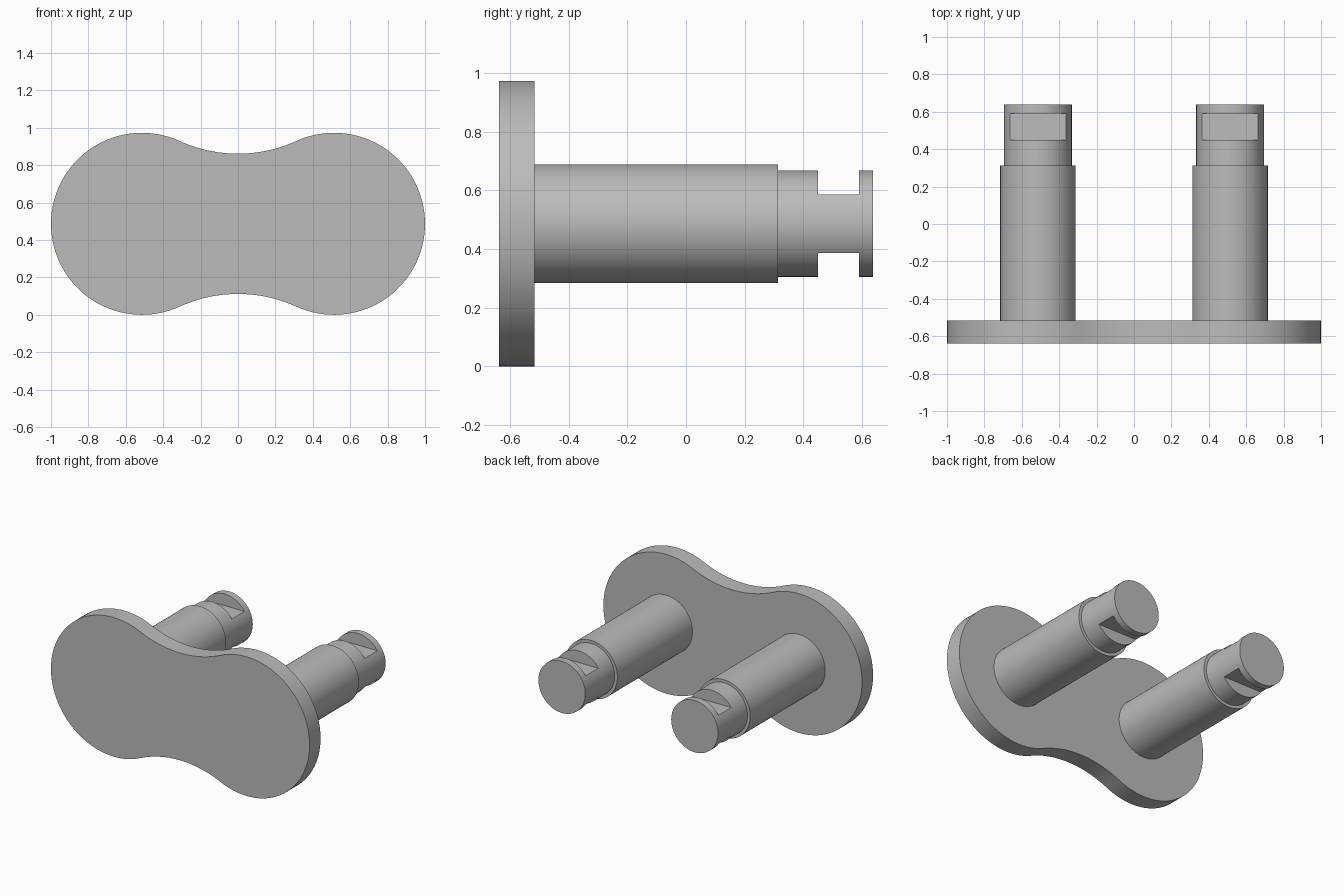
import bpy
import bmesh
from math import atan2, cos, pi, sin
from mathutils import Matrix, Vector

cube = bpy.data.objects.get("Cube")
if cube:
    bpy.data.objects.remove(cube, do_unlink=True)

steel = bpy.data.materials.new("grey steel")
steel.use_nodes = True
grey = (0.5, 0.5, 0.5, 1)
steel.diffuse_color = grey
steel.node_tree.nodes["Principled BSDF"].inputs["Base Color"].default_value = grey

LOBE = 0.4865                 # lobe radius, also the height of the pin axes
PITCH = 1 - LOBE              # distance of each pin axis from the centre
WAIST = 0.375                 # half height of the plate at its middle
FRONT, INNER, SHOULDER, END = -0.638, -0.516, 0.313, 0.638


def make_object(name, bm):
    bmesh.ops.recalc_face_normals(bm, faces=bm.faces)
    mesh = bpy.data.meshes.new(name)
    bm.to_mesh(mesh)
    bm.free()
    obj = bpy.data.objects.new(name, mesh)
    bpy.context.collection.objects.link(obj)
    mesh.materials.append(steel)
    return obj


def select_only(obj):
    bpy.ops.object.select_all(action='DESELECT')
    obj.select_set(True)
    bpy.context.view_layer.objects.active = obj


def smooth(obj):
    select_only(obj)
    bpy.ops.object.shade_smooth_by_angle(angle=pi / 6)


def arc(cx, cz, radius, start, end, steps):
    angles = [start + (end - start) * i / steps for i in range(steps + 1)]
    return [(cx + radius * cos(a), cz + radius * sin(a)) for a in angles]


# Plate: two round lobes joined by tangent concave arcs
def build_plate():
    fillet = (PITCH**2 + WAIST**2 - LOBE**2) / (2 * (LOBE - WAIST))
    rise = WAIST + fillet
    t = atan2(rise, -PITCH)   # direction of the tangent point on the right lobe
    half = arc(PITCH, 0, LOBE, -t, t, 64)
    half += arc(0, rise, fillet, t - pi, -t, 24)[1:-1]
    outline = half + [(-x, -z) for x, z in half]
    bm = bmesh.new()
    face = bm.faces.new([bm.verts.new((x, FRONT, z + LOBE)) for x, z in outline])
    new = bmesh.ops.extrude_face_region(bm, geom=[face])["geom"]
    bmesh.ops.translate(bm, vec=Vector((0, INNER - FRONT, 0)),
                        verts=[v for v in new if isinstance(v, bmesh.types.BMVert)])
    return make_object("link_plate", bm)


# Pin: stepped shaft turned around the y axis
def build_pin(name, x):
    bm = bmesh.new()
    rings = []
    for y, r in ((INNER, 0.202), (SHOULDER, 0.202), (SHOULDER, 0.181), (END, 0.181)):
        rings.append([bm.verts.new((x + px, y, pz + LOBE))
                      for px, pz in arc(0, 0, r, 0, 2 * pi, 80)[:-1]])
    for a, b in zip(rings, rings[1:]):
        for i in range(len(a)):
            bm.faces.new((a[i - 1], a[i], b[i], b[i - 1]))
    bm.faces.new(rings[0])
    bm.faces.new(rings[-1])
    return make_object(name, bm)


# Clip slots: flats cut above and below the pin axis
def cut_slots(pin, x):
    bm = bmesh.new()
    for side in (-1, 1):
        place = Matrix.Translation((x, 0.52, LOBE + side * 0.2))
        bmesh.ops.create_cube(bm, size=1, matrix=place @ Matrix.Diagonal((0.6, 0.14, 0.2, 1)))
    cutter = make_object("slot_cutter", bm)
    cutter.hide_render = True
    mod = pin.modifiers.new("slots", 'BOOLEAN')
    mod.operation = 'DIFFERENCE'
    mod.solver = 'EXACT'
    mod.object = cutter
    select_only(pin)
    bpy.ops.object.modifier_apply(modifier=mod.name)
    bpy.data.objects.remove(cutter, do_unlink=True)


smooth(build_plate())
for name, x in (("left_pin", PITCH), ("right_pin", -PITCH)):
    pin = build_pin(name, x)
    cut_slots(pin, x)
    smooth(pin)
